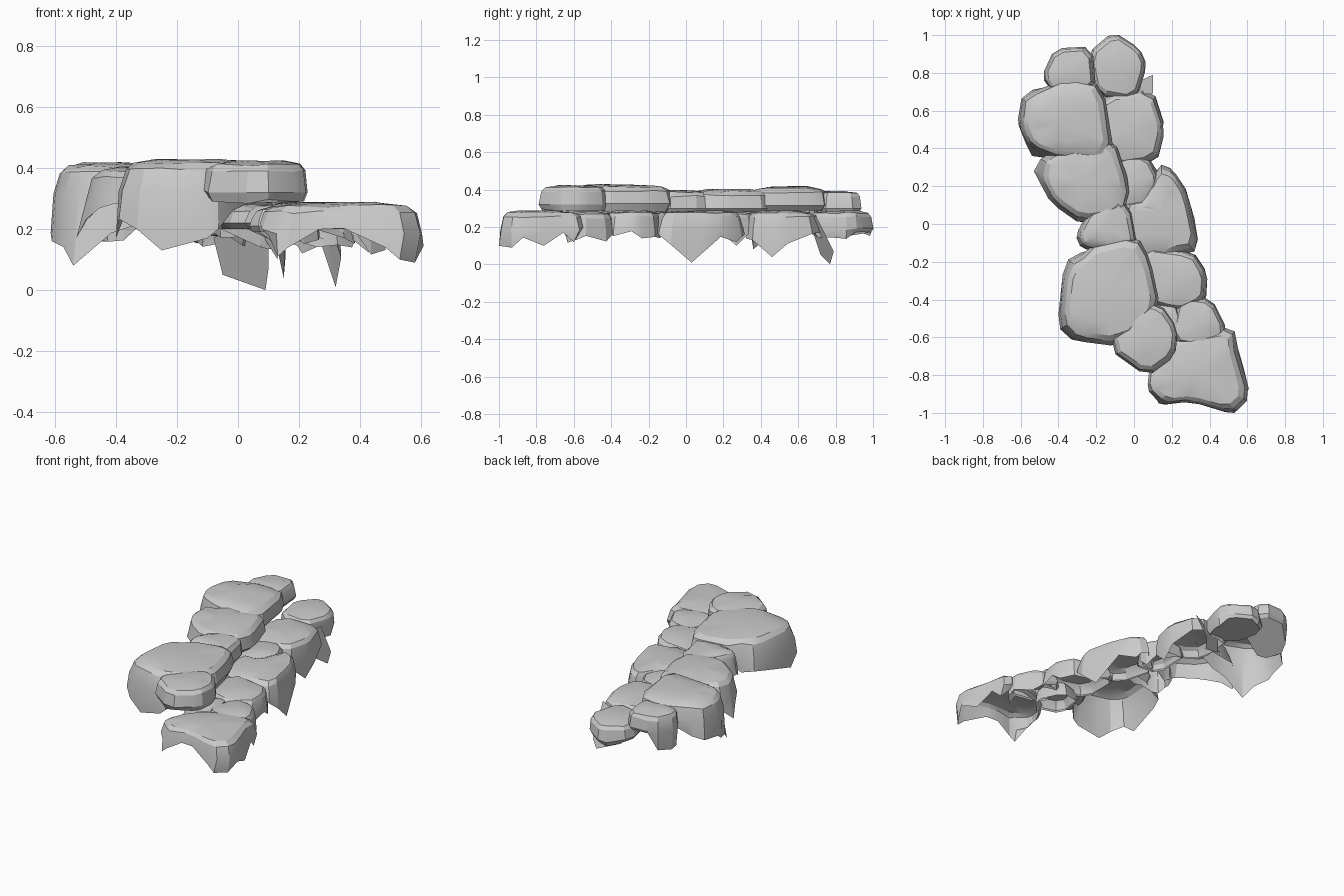
import bpy, bmesh, random
from mathutils import Vector

if "Cube" in bpy.data.objects:
    bpy.data.objects.remove(bpy.data.objects["Cube"])

random.seed(4)
UP, LOW = Vector((-0.91, -0.41)), Vector((0.91, 0.41))


def add_object(name, bm):
    me = bpy.data.meshes.new(name)
    bm.to_mesh(me)
    bm.free()
    ob = bpy.data.objects.new(name, me)
    bpy.context.collection.objects.link(ob)
    bpy.ops.object.select_all(action='DESELECT')
    ob.select_set(True)
    bpy.context.view_layer.objects.active = ob
    bpy.ops.object.shade_smooth_by_angle(angle=0.4)


def round_corners(pts, t=0.2):
    out = []
    for i, p in enumerate(pts):
        a, b = Vector(pts[i - 1]), Vector(pts[(i + 1) % len(pts)])
        p = Vector(p)
        out += [p.lerp(a, t), p.lerp(b, t)]
    return out


def stone(name, corners, top, inner, outer, side, spikes=(), closed=False):
    """Domed stone shell. Bottom edge is 'inner' high on the hidden side,
    'outer' on the exposed side, and is pulled down to the ragged spikes."""
    pts = round_corners(corners)
    c = sum(pts, Vector((0, 0))) / len(pts)
    n = len(pts)
    bm = bmesh.new()
    j = lambda s: random.uniform(-s, s)
    exposed = [(p - c).normalized().dot(side) > -0.1 for p in pts]
    flare = 0.07 if side is UP else 0.03
    # hidden sides press against the neighbouring stones
    if not closed:
        pts = [p if e else p + (p - c).normalized() * 0.02
               for p, e in zip(pts, exposed)]

    # bottom edge
    bottom = []
    for p, e in zip(pts, exposed):
        z = outer + j(0.025) if e else inner
        for sx, sy, sz in spikes:
            d = (p - Vector((sx, sy))).length
            z = min(z, sz + 0.85 * d)
        q = c + (p - c) * (1.0 if e and not closed else 0.92)
        bottom.append(Vector((q.x, q.y, z)))
    for s in spikes:
        k = min(range(n), key=lambda i: (pts[i] - Vector(s[:2])).length)
        bottom[k] = Vector(s)

    # rings from the crown outwards; exposed sides slope more
    rings = []
    for scale, drop in ((0.5, 0.0), (0.83, 0.01), (0.94, 0.03)):
        ring = []
        for p, e in zip(pts, exposed):
            sloped = e and not closed and scale > 0.6
            s = scale - (flare if sloped else 0) + j(0.015)
            ring.append(bm.verts.new((*(c + (p - c) * s), top - drop + j(0.005))))
        rings.append(ring)
    ring = []
    for p, b, e in zip(pts, bottom, exposed):
        s = 1.0 - flare * 0.6 if e and not closed else 1.0
        z = min(top - 0.06, max(b.z + 0.02, top - 0.1))
        ring.append(bm.verts.new((*(c + (p - c) * s), z)))
    rings.append(ring)
    rings.append([bm.verts.new(b) for b in bottom])
    crown = bm.verts.new((c.x, c.y, top + 0.003))
    for i in range(n):
        k = (i + 1) % n
        bm.faces.new((crown, rings[0][i], rings[0][k]))
        for a, b in zip(rings, rings[1:]):
            bm.faces.new((a[i], b[i], b[k], a[k]))
    if closed:
        bm.faces.new(rings[-1])
    bmesh.ops.recalc_face_normals(bm, faces=bm.faces)
    if crown.normal.z < 0:
        bmesh.ops.reverse_faces(bm, faces=bm.faces)
    add_object(name, bm)


# upper row, back to front
stone("upper_back_end_stone",
      [(-0.49, 0.78), (-0.42, 0.93), (-0.22, 0.94), (-0.2, 0.70), (-0.42, 0.68)],
      0.39, 0.28, 0.18, UP, closed=True)
stone("upper_back_large_stone",
      [(-0.62, 0.52), (-0.59, 0.70), (-0.33, 0.75), (-0.18, 0.72), (-0.12, 0.36),
       (-0.38, 0.33), (-0.56, 0.40)],
      0.415, 0.29, 0.21, UP, [(-0.54, 0.36, 0.08), (-0.61, 0.52, 0.16)])
stone("upper_middle_stone",
      [(-0.51, 0.24), (-0.49, 0.37), (-0.28, 0.39), (-0.12, 0.44), (-0.04, 0.2),
       (-0.07, 0.07), (-0.27, -0.01), (-0.44, 0.11)],
      0.40, 0.28, 0.26, UP, [(-0.53, 0.28, 0.17)])
stone("upper_small_stone",
      [(-0.31, -0.06), (-0.24, 0.07), (-0.14, 0.12), (-0.04, 0.09), (0.0, -0.12),
       (-0.15, -0.15), (-0.28, -0.13)],
      0.395, 0.28, 0.25, UP)
stone("upper_front_large_stone",
      [(-0.41, -0.54), (-0.37, -0.2), (-0.26, -0.14), (0.01, -0.08), (0.07, -0.2),
       (0.12, -0.44), (0.0, -0.55), (-0.08, -0.66), (-0.31, -0.63)],
      0.425, 0.28, 0.25, UP,
      [(-0.25, -0.62, 0.13), (-0.40, -0.48, 0.17), (-0.10, -0.64, 0.17)])
stone("upper_front_end_stone",
      [(-0.14, -0.66), (-0.03, -0.42), (0.14, -0.42), (0.23, -0.55), (0.22, -0.70),
       (0.07, -0.81)],
      0.42, 0.29, 0.30, UP, closed=True)

# lower row, back to front
stone("lower_back_end_stone",
      [(-0.25, 0.90), (-0.11, 1.02), (0.03, 0.93), (0.07, 0.84), (0.01, 0.65),
       (-0.2, 0.68)],
      0.285, 0.18, 0.16, LOW, closed=True)
stone("lower_back_large_stone",
      [(-0.19, 0.4), (-0.17, 0.69), (0.1, 0.72), (0.17, 0.5), (0.12, 0.32),
       (-0.1, 0.33)],
      0.285, 0.2, 0.16, LOW, [(0.15, 0.46, 0.04)])
stone("lower_wedge_stone",
      [(-0.1, 0.1), (-0.09, 0.37), (0.07, 0.37), (0.14, 0.23), (0.06, 0.09)],
      0.28, 0.2, 0.17, LOW, [(0.13, 0.27, 0.10)])
stone("lower_middle_stone",
      [(-0.06, 0.1), (0.07, 0.12), (0.13, 0.32), (0.21, 0.29), (0.29, 0.16),
       (0.35, -0.14), (0.2, -0.17), (0.0, -0.14)],
      0.285, 0.2, 0.17, LOW, [(0.32, 0.03, 0.01), (0.21, 0.27, 0.12)])
stone("lower_square_stone",
      [(0.04, -0.4), (0.04, -0.13), (0.31, -0.14), (0.39, -0.26), (0.38, -0.42),
       (0.22, -0.44)],
      0.285, 0.2, 0.16, LOW)
stone("lower_small_stone",
      [(0.2, -0.61), (0.25, -0.40), (0.41, -0.39), (0.5, -0.57), (0.42, -0.65)],
      0.28, 0.2, 0.14, LOW)
stone("lower_gap_stone",
      [(0.05, -0.62), (0.08, -0.42), (0.22, -0.39), (0.28, -0.58), (0.2, -0.66)],
      0.27, 0.19, 0.17, LOW)
stone("lower_front_end_stone",
      [(0.09, -0.86), (0.1, -0.78), (0.2, -0.64), (0.33, -0.60), (0.51, -0.56),
       (0.56, -0.68), (0.62, -0.92), (0.53, -1.01), (0.3, -0.94), (0.13, -0.96)],
      0.285, 0.2, 0.21, Vector((0.6, -0.8)),
      [(0.13, -0.95, 0.11), (0.58, -0.93, 0.09), (0.53, -1.0, 0.10),
       (0.58, -0.76, 0.10), (0.53, -0.60, 0.12)])

# ragged sheet hanging behind the large lower stone
bm = bmesh.new()
sheet = [bm.verts.new(p) for p in ((-0.08, 0.68, 0.17), (-0.05, 0.72, 0.05),
                                   (0.09, 0.77, 0.0), (0.10, 0.79, 0.07),
                                   (0.10, 0.69, 0.27))]
bm.faces.new(sheet[::-1])
add_object("hanging_shard", bm)
